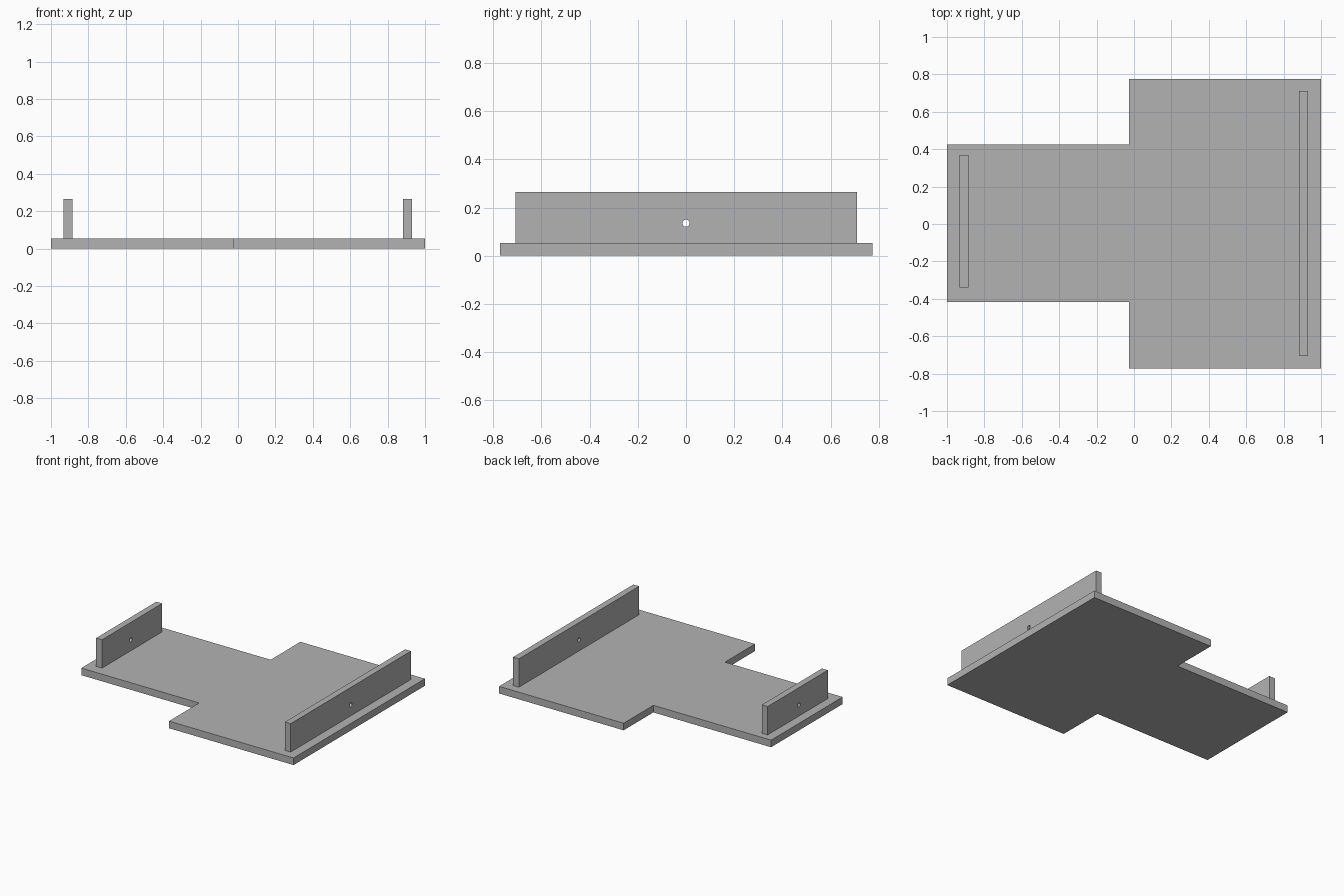
import bpy
import bmesh
from mathutils import Matrix

if "Cube" in bpy.data.objects:
    bpy.data.objects.remove(bpy.data.objects["Cube"], do_unlink=True)

BASE_TOP = 0.053
WALL_TOP = 0.265
HOLE_Z = 0.135
HOLE_RADIUS = 0.015

grey = bpy.data.materials.new("plain_grey")
grey.use_nodes = True
colour = (0.45, 0.45, 0.45, 1)
grey.diffuse_color = colour
grey.node_tree.nodes["Principled BSDF"].inputs["Base Color"].default_value = colour


def add_object(name, bm):
    bmesh.ops.recalc_face_normals(bm, faces=bm.faces)
    mesh = bpy.data.meshes.new(name)
    bm.to_mesh(mesh)
    bm.free()
    mesh.materials.append(grey)
    obj = bpy.data.objects.new(name, mesh)
    bpy.context.collection.objects.link(obj)
    return obj


def extrude_outline(name, outline, bottom, top):
    bm = bmesh.new()
    face = bm.faces.new([bm.verts.new((x, y, bottom)) for x, y in outline])
    extruded = bmesh.ops.extrude_face_region(bm, geom=[face])["geom"]
    verts = [v for v in extruded if isinstance(v, bmesh.types.BMVert)]
    bmesh.ops.translate(bm, verts=verts, vec=(0, 0, top - bottom))
    return add_object(name, bm)


def upright_wall(name, x0, x1, y0, y1):
    outline = [(x0, y0), (x1, y0), (x1, y1), (x0, y1)]
    wall = extrude_outline(name, outline, BASE_TOP, WALL_TOP)
    # Round hole straight through the wall
    bm = bmesh.new()
    place = Matrix.Translation(((x0 + x1) / 2, 0, HOLE_Z)) @ Matrix.Rotation(1.570796, 4, 'Y')
    bmesh.ops.create_cone(bm, cap_ends=True, segments=32, radius1=HOLE_RADIUS,
                          radius2=HOLE_RADIUS, depth=0.2, matrix=place)
    cutter = add_object(name + "_hole_cutter", bm)
    cutter.hide_render = True
    hole = wall.modifiers.new("hole", 'BOOLEAN')
    hole.operation = 'DIFFERENCE'
    hole.solver = 'EXACT'
    hole.object = cutter
    bpy.context.view_layer.objects.active = wall
    bpy.ops.object.modifier_apply(modifier=hole.name)
    bpy.data.objects.remove(cutter, do_unlink=True)


# Stepped base plate: narrow on the right, wide on the left
step = -0.028
extrude_outline("base_plate", [
    (-1, -0.418), (step, -0.418), (step, -0.773), (1, -0.773),
    (1, 0.775), (step, 0.775), (step, 0.425), (-1, 0.425),
], 0, BASE_TOP)

# End walls
upright_wall("short_wall", -0.933, -0.885, -0.339, 0.37)
upright_wall("long_wall", 0.882, 0.93, -0.707, 0.71)
